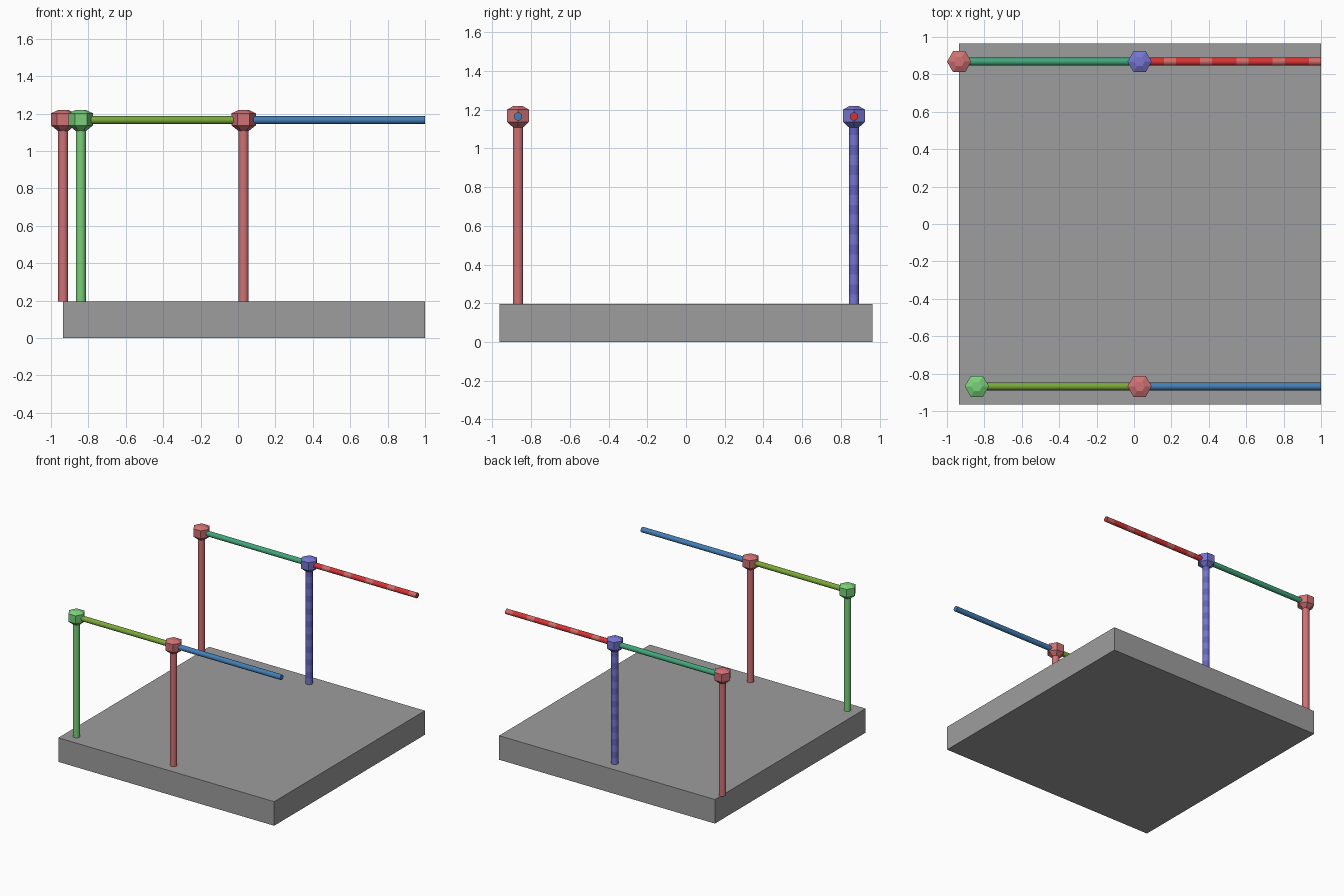
import bpy, bmesh, math
from mathutils import Vector

if "Cube" in bpy.data.objects:
    bpy.data.objects.remove(bpy.data.objects["Cube"])


def material(name, rgb):
    # 8-bit display colour to linear
    lin = [((c / 255 + 0.055) / 1.055) ** 2.4 for c in rgb]
    m = bpy.data.materials.new(name)
    m.diffuse_color = (*lin, 1)
    m.use_nodes = True
    m.node_tree.nodes["Principled BSDF"].inputs["Base Color"].default_value = m.diffuse_color
    return m


GREY = material("grey", (157, 157, 157))
ROSE = material("rose", (208, 114, 116))
GREEN = material("light green", (122, 208, 122))
VIOLET = material("violet blue", (118, 118, 210))
INDIGO = material("indigo", (100, 100, 192))
EMERALD = material("emerald", (66, 166, 122))
OLIVE = material("olive green", (124, 168, 58))
STEEL = material("steel blue", (68, 126, 182))
RED = material("red", (214, 52, 52))
PINK = material("dusty red", (208, 108, 106))


def lathe(name, profile, sides, mats, bands=None):
    """Spin (radius, z) rings around z; bands gives a material per ring gap."""
    bm = bmesh.new()
    rings = []
    for r, z in profile:
        rings.append([bm.verts.new((r * math.cos(2 * math.pi * i / sides),
                                    r * math.sin(2 * math.pi * i / sides), z))
                      for i in range(sides)])
    for k in range(len(rings) - 1):
        a, b = rings[k], rings[k + 1]
        for i in range(sides):
            j = (i + 1) % sides
            f = bm.faces.new((a[i], a[j], b[j], b[i]))
            f.material_index = bands(k) if bands else 0
    bm.faces.new(rings[0][::-1])
    bm.faces.new(rings[-1])
    me = bpy.data.meshes.new(name)
    bm.to_mesh(me)
    bm.free()
    for m in mats:
        me.materials.append(m)
    ob = bpy.data.objects.new(name, me)
    bpy.context.collection.objects.link(ob)
    return ob


def rod(name, start, end, radius, mats, steps=1):
    """Smooth round bar, optionally with alternating bands of colour."""
    start, end = Vector(start), Vector(end)
    axis = end - start
    prof = [(radius, axis.length * k / steps) for k in range(steps + 1)]
    ob = lathe(name, prof, 16, mats, lambda k: k % len(mats))
    for f in ob.data.polygons:
        f.use_smooth = len(f.vertices) == 4
    ob.location = start
    ob.rotation_euler = axis.to_track_quat('Z', 'Y').to_euler()
    return ob


BASE_TOP, RAIL_Z, Y = 0.195, 1.165, 0.868

# base slab
bpy.ops.mesh.primitive_cube_add(size=1, location=(0.0325, 0, BASE_TOP / 2))
base = bpy.context.object
base.name = "base_slab"
base.scale = (1.935, 1.93, BASE_TOP)
base.data.materials.append(GREY)

# posts with hexagonal caps
CAP = [(0.028, 1.107), (0.065, 1.137), (0.065, 1.201), (0.028, 1.219)]
posts = [("back_left", -0.935, Y, [ROSE], 1),
         ("back_middle", 0.03, Y, [VIOLET, INDIGO], 18),
         ("front_left", -0.84, -Y, [GREEN], 1),
         ("front_middle", 0.03, -Y, [ROSE], 1)]
for name, x, y, mats, steps in posts:
    rod(name + "_post", (x, y, BASE_TOP), (x, y, 1.12), 0.027, mats, steps)
    cap = lathe(name + "_cap", CAP, 6, mats[:1])
    cap.location = (x, y, 0)

# rails
rails = [("back_left", -0.935, 0.03, Y, [EMERALD], 1),
         ("back_right", 0.03, 1.0, Y, [RED, RED, PINK], 15),
         ("front_left", -0.84, 0.03, -Y, [OLIVE], 1),
         ("front_right", 0.03, 1.0, -Y, [STEEL], 1)]
for name, x0, x1, y, mats, steps in rails:
    rod(name + "_rail", (x0, y, RAIL_Z), (x1, y, RAIL_Z), 0.021, mats, steps)
